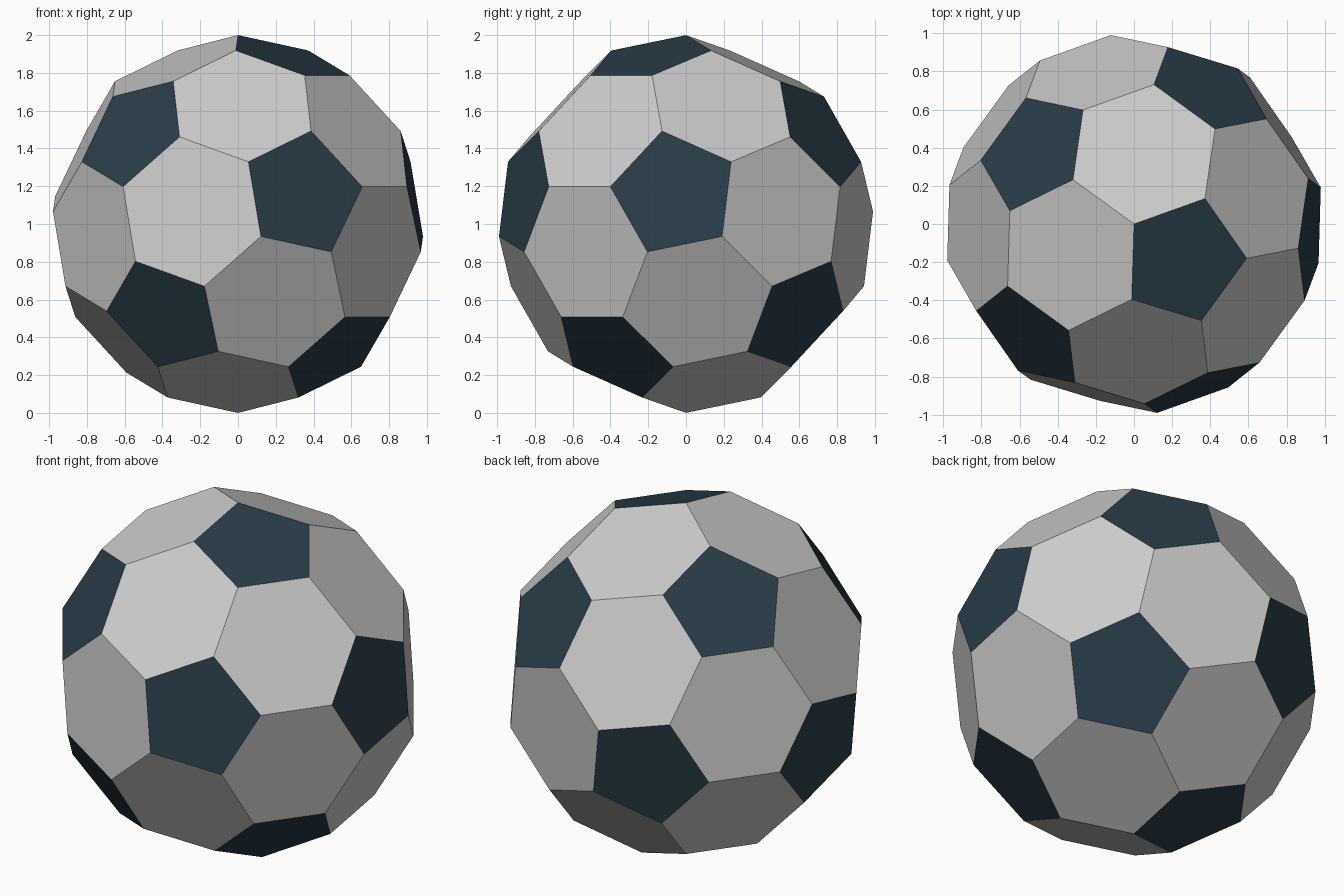
import bpy, bmesh, math
from mathutils import Matrix, Vector

if "Cube" in bpy.data.objects:
    bpy.data.objects.remove(bpy.data.objects["Cube"])


def material(name, rgb):
    mat = bpy.data.materials.new(name)
    mat.diffuse_color = (*rgb, 1)
    mat.use_nodes = True
    mat.node_tree.nodes["Principled BSDF"].inputs["Base Color"].default_value = mat.diffuse_color
    return mat


# Icosahedron whose corners get cut off at one third of every edge
ico = bmesh.new()
bmesh.ops.create_icosphere(ico, subdivisions=1, radius=1)
points = []
for e in ico.edges:
    a, b = (v.co for v in e.verts)
    points += [a.lerp(b, 1 / 3).normalized(), b.lerp(a, 1 / 3).normalized()]
first = ico.edges[:][0]
corner, other = (v.co.copy() for v in first.verts)
ico.free()

# Orientation: one panel corner points up, its dark panel leans to front right
up = corner.lerp(other, 1 / 3).normalized()
lean = (corner - up * corner.dot(up)).normalized()
frame = Matrix((lean, up.cross(lean), up))
turn = Matrix.Rotation(math.radians(-36), 3, 'Z') @ frame

# Ball hull: 12 pentagons and 20 hexagons
bm = bmesh.new()
for p in points:
    bm.verts.new(turn @ p + Vector((0, 0, 1)))
bmesh.ops.convex_hull(bm, input=bm.verts[:])
bmesh.ops.dissolve_limit(bm, angle_limit=math.radians(2),
                         verts=bm.verts[:], edges=bm.edges[:])
bmesh.ops.recalc_face_normals(bm, faces=bm.faces[:])
for f in bm.faces:
    f.material_index = 1 if len(f.verts) == 5 else 0
    f.smooth = False

mesh = bpy.data.meshes.new("ball")
bm.to_mesh(mesh)
bm.free()
mesh.materials.append(material("light_panel", (0.8, 0.8, 0.8)))
mesh.materials.append(material("dark_panel", (0.022, 0.046, 0.066)))
bpy.context.collection.objects.link(bpy.data.objects.new("ball", mesh))
